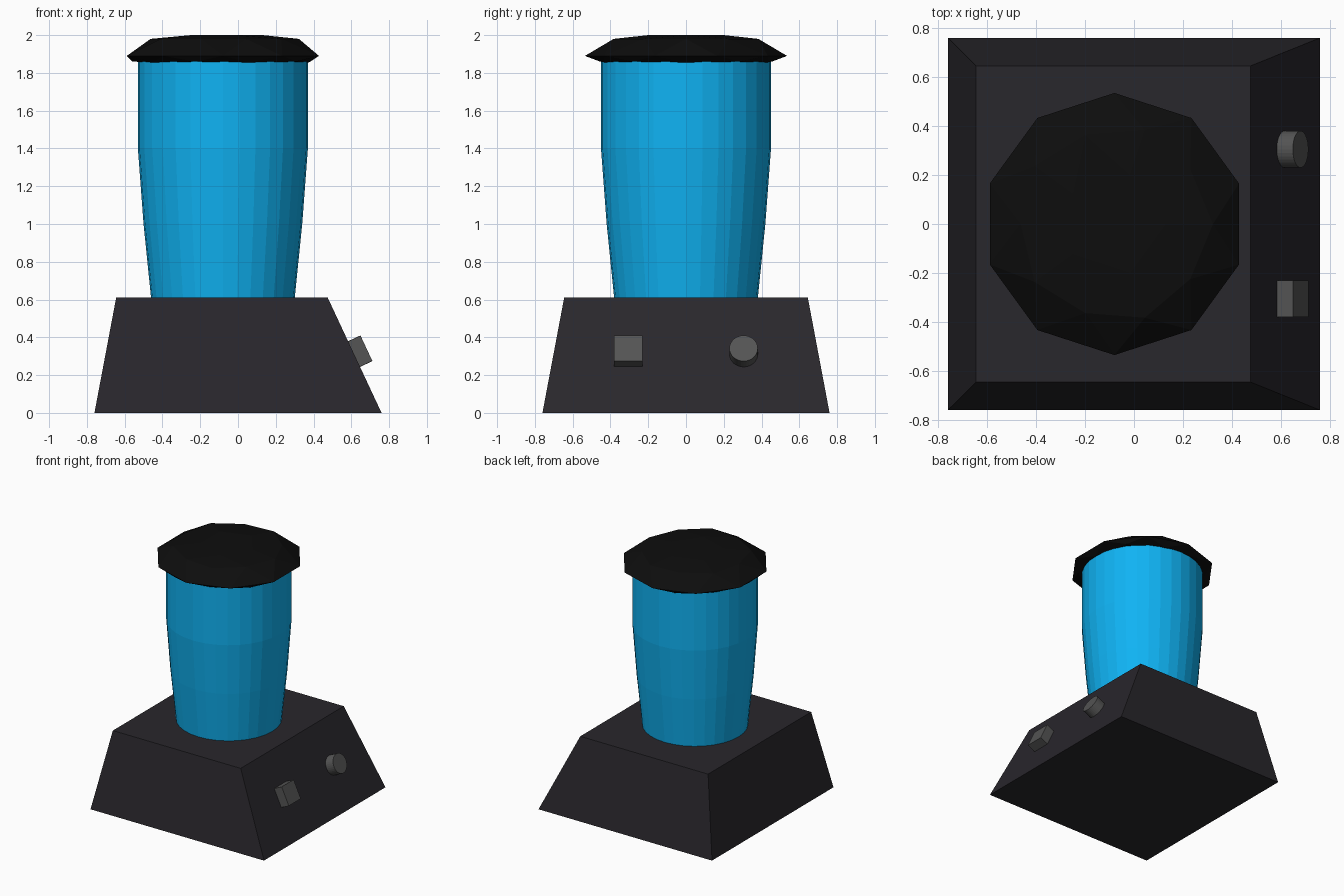
import bpy, bmesh
from math import atan2, hypot, pi
from mathutils import Matrix, Vector

if "Cube" in bpy.data.objects:
    bpy.data.objects.remove(bpy.data.objects["Cube"])

CX = -0.08  # axis of jar and lid


def material(name, rgb):
    m = bpy.data.materials.new(name)
    m.diffuse_color = (*rgb, 1)
    m.use_nodes = True
    m.node_tree.nodes["Principled BSDF"].inputs["Base Color"].default_value = m.diffuse_color
    return m


def finish(bm, name, mat):
    bmesh.ops.recalc_face_normals(bm, faces=bm.faces)
    me = bpy.data.meshes.new(name)
    bm.to_mesh(me)
    bm.free()
    me.materials.append(mat)
    ob = bpy.data.objects.new(name, me)
    bpy.context.collection.objects.link(ob)
    return ob


dark = material("dark_plastic", (0.022, 0.020, 0.025))
black = material("lid_black", (0.004, 0.004, 0.004))
blue = material("jar_blue", (0.005, 0.45, 0.90))
grey = material("control_grey", (0.09, 0.09, 0.09))

# Base: tapered block with a steeper control slope on the +x side
bm = bmesh.new()
bmesh.ops.create_cube(bm, size=1)
for v in bm.verts:
    top = v.co.z > 0
    right = v.co.x > 0
    half_y = 0.645 if top else 0.76
    half_x = (0.475 if right else 0.645) if top else 0.76
    v.co = (half_x if right else -half_x,
            half_y if v.co.y > 0 else -half_y,
            0.61 if top else 0)
finish(bm, "base", dark)

# Jar: stacked rings of a faceted profile, closed at both ends
bm = bmesh.new()
rings = []
for r, z in [(0.38, 0.605), (0.42, 1.0), (0.45, 1.4), (0.45, 1.87)]:
    ring = bmesh.ops.create_circle(
        bm, segments=32, radius=r, matrix=Matrix.Translation((CX, 0, z)))["verts"]
    rings.append(ring)
for a, b in zip(rings, rings[1:]):
    for i in range(32):
        j = (i + 1) % 32
        bm.faces.new((a[i], a[j], b[j], b[i]))
bm.faces.new(rings[0])
bm.faces.new(rings[-1])
finish(bm, "jar", blue)

# Lid: low-poly ball squashed level by level into a flat cap
bm = bmesh.new()
bmesh.ops.create_icosphere(bm, subdivisions=2, radius=1)
for v in bm.verts:
    h = v.co.z
    if h > 0.7:
        k, z = 0.40, 2.0
    elif h > 0.2:
        k, z = 0.45, 1.98
    elif h > -0.2:
        k, z = 0.535, 1.89
    else:
        k, z = 0.535, 1.86 if h > -0.5 else 1.855
    v.co = (CX + v.co.x * k, v.co.y * k, z)
finish(bm, "lid", black)

# Controls: square button and round knob, square to the slope
tilt = atan2(0.61, 0.285)
normal = Vector((0.61, 0, 0.285)) / hypot(0.61, 0.285)
for name, y in [("square_button", -0.305), ("round_knob", 0.305)]:
    place = (Matrix.Translation(Vector((0.68, y, 0.342)) - normal * 0.04)
             @ Matrix.Rotation(tilt, 4, 'Y'))
    bm = bmesh.new()
    if name == "square_button":
        bmesh.ops.create_cube(bm, size=1, matrix=place @ Matrix.Diagonal((0.148, 0.15, 0.08, 1)))
    else:
        bmesh.ops.create_cone(bm, cap_ends=True, segments=32, radius1=0.075,
                              radius2=0.075, depth=0.08, matrix=place)
    finish(bm, name, grey)
